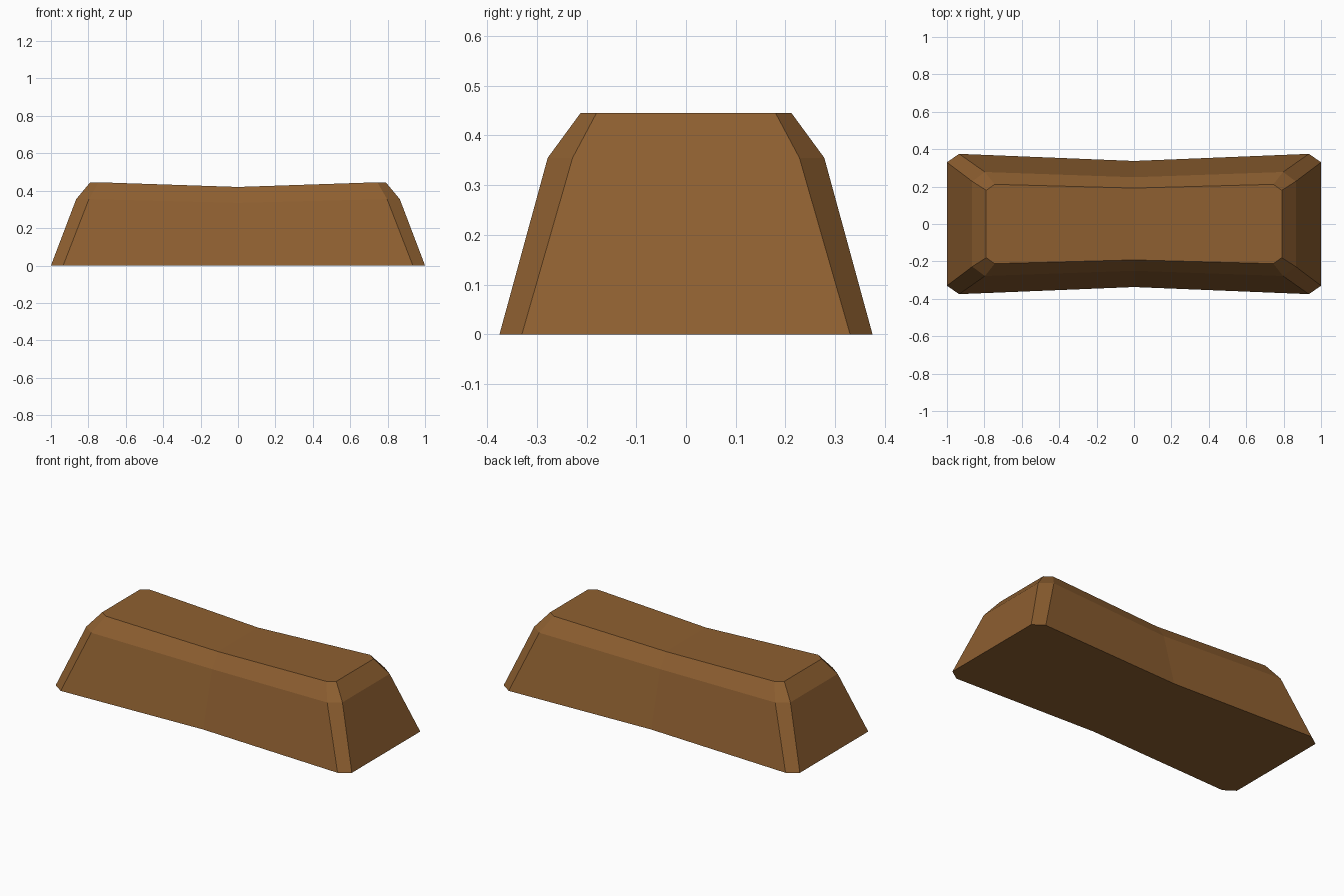
import bpy, bmesh

if "Cube" in bpy.data.objects:
    bpy.data.objects.remove(bpy.data.objects["Cube"])

# one flat brown for the whole bar
mat = bpy.data.materials.new("copper brown")
mat.diffuse_color = (0.27, 0.115, 0.03, 1)
mat.use_nodes = True
mat.node_tree.nodes["Principled BSDF"].inputs["Base Color"].default_value = mat.diffuse_color

# ring levels: end x, end half width, corner x, corner half width, waist half width, z at ends, z at waist
LEVELS = [
    (1.00, 0.33, 0.935, 0.375, 0.337, 0.0, 0.0),
    (0.865, 0.228, 0.797, 0.278, 0.250, 0.355, 0.335),
    (0.79, 0.18, 0.745, 0.212, 0.192, 0.445, 0.42),
]


def ring(bm, ex, ey, cx, cy, wy, z, wz):
    half = [(ex, -ey, z), (ex, ey, z), (cx, cy, z), (0, wy, wz), (-cx, cy, z)]
    other = [(-ex, ey, z), (-ex, -ey, z), (-cx, -cy, z), (0, -wy, wz), (cx, -cy, z)]
    return [bm.verts.new(p) for p in half + other]


# tapered bar with a pinched waist, chamfered corners and a bevelled top edge
bm = bmesh.new()
rings = [ring(bm, *level) for level in LEVELS]
for lower, upper in zip(rings, rings[1:]):
    for i in range(10):
        j = (i + 1) % 10
        bm.faces.new((lower[i], lower[j], upper[j], upper[i]))

# top and bottom caps, split at the waist
for r in (rings[0], rings[-1]):
    bm.faces.new((r[8], r[9], r[0], r[1], r[2], r[3]))
    bm.faces.new((r[3], r[4], r[5], r[6], r[7], r[8]))
bmesh.ops.recalc_face_normals(bm, faces=bm.faces)

mesh = bpy.data.meshes.new("metal_bar")
bm.to_mesh(mesh)
bm.free()
mesh.materials.append(mat)
bpy.context.collection.objects.link(bpy.data.objects.new("metal_bar", mesh))
